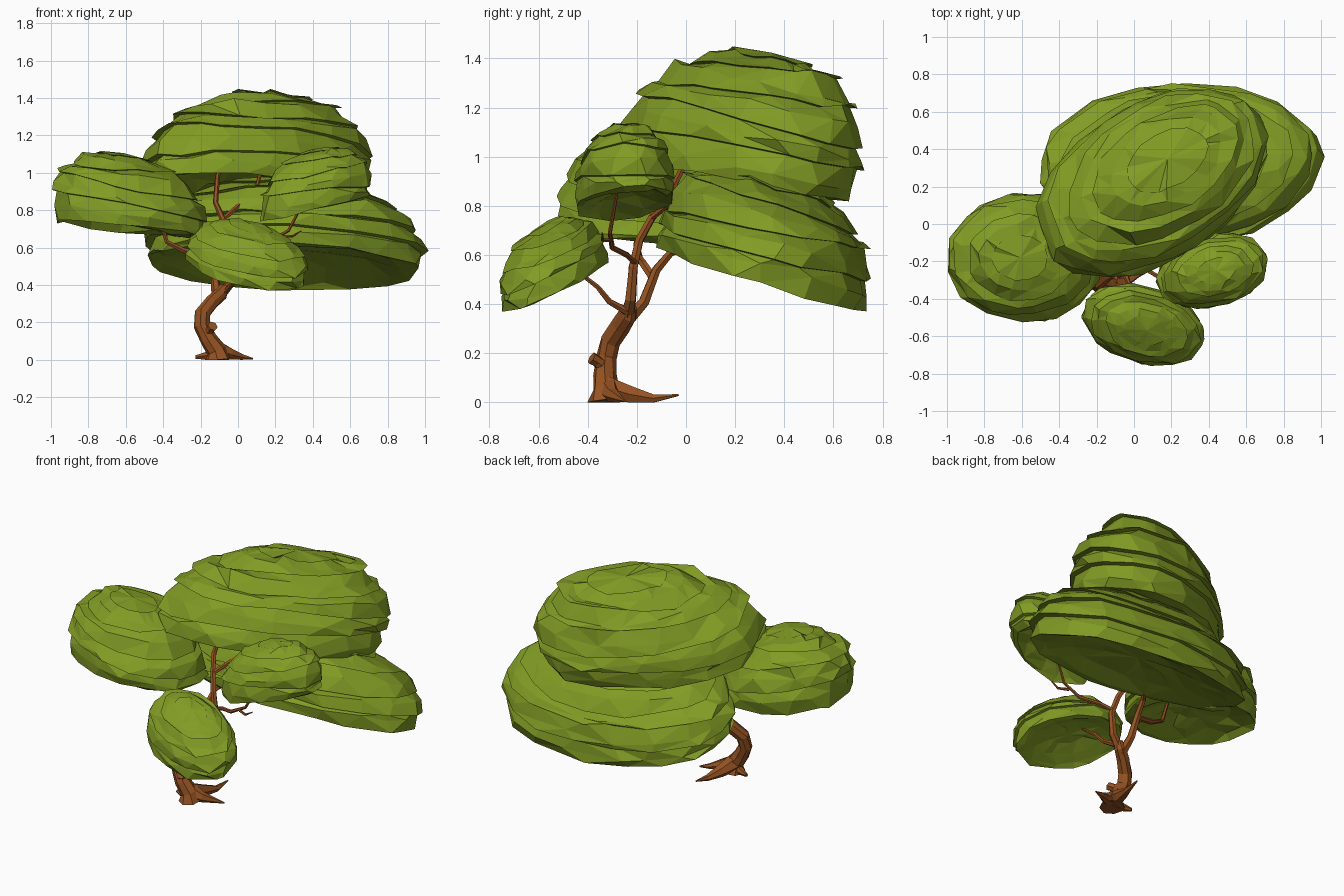
import bpy, bmesh, random
from math import sin, cos, pi, radians
from mathutils import Vector

if "Cube" in bpy.data.objects:
    bpy.data.objects.remove(bpy.data.objects["Cube"])


def material(name, colour):
    m = bpy.data.materials.new(name)
    m.diffuse_color = (*colour, 1)
    m.use_nodes = True
    m.node_tree.nodes["Principled BSDF"].inputs["Base Color"].default_value = m.diffuse_color
    return m


LEAF = material("leaf_green", (0.22, 0.33, 0.018))
BARK = material("bark_brown", (0.3, 0.085, 0.016))


def finish(name, bm, mat):
    bmesh.ops.recalc_face_normals(bm, faces=bm.faces)
    mesh = bpy.data.meshes.new(name)
    bm.to_mesh(mesh)
    bm.free()
    mesh.materials.append(mat)
    bpy.context.collection.objects.link(bpy.data.objects.new(name, mesh))


def bridge(bm, a, b):
    n = len(a)
    for i in range(n):
        j = (i + 1) % n
        bm.faces.new((a[i], a[j], b[j], b[i]))


def fan(bm, ring, centre):
    for i in range(len(ring)):
        bm.faces.new((ring[i], ring[(i + 1) % len(ring)], centre))


def canopy(name, centre, radii, height, yaw, slope, lean, tiers, sides, seed):
    """Tiered leaf dome on a sheared elliptical footprint, curling under to a shallow hollow."""
    rng = random.Random(seed)
    bm = bmesh.new()
    ca, sa = cos(radians(yaw)), sin(radians(yaw))

    def place(r, t, z):
        u, v = r * cos(t) * radii[0], r * sin(t) * radii[1]
        x = u * ca - v * sa + lean[0] * z
        y = u * sa + v * ca + lean[1] * z
        return bm.verts.new((centre[0] + x, centre[1] + y,
                             centre[2] + height * z + slope[0] * x + slope[1] * y))

    def noise(tilt):
        tx, ty = rng.uniform(-tilt, tilt), rng.uniform(-tilt, tilt)
        out = []
        for i in range(sides):
            t = 2 * pi * (i + rng.uniform(-0.35, 0.35)) / sides
            out.append((t, rng.uniform(-0.04, 0.025),
                        tx * cos(t) + ty * sin(t) + rng.uniform(-0.035, 0.035)))
        return out

    def ring(r, z, nz):
        return [place(r * (1 + dr), t, z + dz) for t, dr, dz in nz]

    def dome(f):
        phi = f * 1.85
        return sin(phi) ** 0.93, cos(phi)

    # tiers: sloping band, lip, small step back in
    prev = None
    for k in range(1, tiers + 1):
        f = 0.18 + 0.82 * (k - 1) / (tiers - 1)
        nz = noise(0.02 if k == 1 else 0.09)
        r, z = dome(f)
        lip = ring(r, z, nz)
        if prev is None:
            fan(bm, lip, place(0, 0, 1.0))
        else:
            rm, zm = dome(f - 0.4 / (tiers - 1))
            mid = ring(rm * 0.985, zm, noise(0.03))
            bridge(bm, prev, mid)
            bridge(bm, mid, lip)
        prev = lip
        if k < tiers:
            prev = ring(r - 0.06, z - 0.01, nz)
            bridge(bm, lip, prev)
    # underside
    for r, z in ((0.84, -0.24), (0.6, -0.12), (0.32, -0.04)):
        nxt = ring(r, z, noise(0.03))
        bridge(bm, prev, nxt)
        prev = nxt
    fan(bm, prev, place(0, 0, -0.02))
    bmesh.ops.triangulate(bm, faces=bm.faces)
    finish(name, bm, LEAF)


def limb(name, path, sides=6, rough=0.0, seed=1):
    """Tapered faceted tube; each path point is x, y, z, radius."""
    rng = random.Random(seed)
    bm = bmesh.new()
    pts = [Vector(p[:3]) for p in path]
    prev, side = None, Vector((1, 0, 0))
    for i, p in enumerate(pts):
        d = (pts[min(i + 1, len(pts) - 1)] - pts[max(i - 1, 0)]).normalized()
        side = side - d * side.dot(d)
        if side.length < 0.1:
            side = d.orthogonal()
        side.normalize()
        up = d.cross(side)
        ring = []
        for k in range(sides):
            t = 2 * pi * k / sides
            rad = path[i][3] * (1 + rng.uniform(-rough, rough))
            q = p + (side * cos(t) + up * sin(t)) * rad
            q.z = max(q.z, 0)
            ring.append(bm.verts.new(q))
        if prev:
            bridge(bm, prev, ring)
        else:
            bm.faces.new(ring)
        prev = ring
    bm.faces.new(prev)
    finish(name, bm, BARK)


# leaf clouds: centre, radii, height, yaw, slope, lean, tiers, sides, seed
canopy("top_canopy", (0.10, 0.22, 1.02), (0.67, 0.42), 0.43, 30, (0, -0.21), (0.08, 0.13), 6, 17, 3)
canopy("back_canopy", (0.24, 0.32, 0.60), (0.765, 0.44), 0.36, 3, (0, -0.27), (0, 0.03), 6, 17, 5)
canopy("left_canopy", (-0.58, -0.18, 0.79), (0.43, 0.35), 0.31, 0, (-0.17, 0), (-0.03, 0), 5, 15, 7)
canopy("right_canopy", (0.42, -0.25, 0.88), (0.31, 0.20), 0.25, 15, (0.16, 0.05), (0.02, 0), 5, 13, 11)
canopy("front_canopy", (0.05, -0.54, 0.53), (0.34, 0.21), 0.21, -15, (-0.15, 0.40), (0.02, -0.03), 5, 13, 13)

# trunk and cut stub
limb("trunk", [(-0.11, -0.32, 0, 0.075), (-0.12, -0.325, 0.05, 0.055), (-0.16, -0.33, 0.11, 0.045),
               (-0.195, -0.325, 0.18, 0.042), (-0.19, -0.305, 0.25, 0.04),
               (-0.14, -0.265, 0.31, 0.04), (-0.09, -0.235, 0.355, 0.038),
               (-0.07, -0.225, 0.39, 0.026)], 8, 0.12, 4)
limb("trunk_stub", [(-0.17, -0.32, 0.13, 0.03), (-0.145, -0.36, 0.165, 0.024),
                    (-0.135, -0.385, 0.18, 0.028)], 6, 0.1, 5)

# roots
roots = [
    [(-0.12, -0.32, 0.06, 0.05), (-0.09, -0.22, 0.03, 0.036), (-0.06, -0.13, 0.015, 0.02), (-0.05, -0.03, 0.03, 0.004)],
    [(-0.12, -0.32, 0.06, 0.05), (-0.04, -0.30, 0.03, 0.032), (0.02, -0.27, 0.015, 0.018), (0.08, -0.25, 0.006, 0.004)],
    [(-0.11, -0.32, 0.04, 0.04), (-0.17, -0.31, 0.02, 0.024), (-0.225, -0.29, 0.015, 0.01)],
]
for i, path in enumerate(roots):
    limb(f"root_{i + 1}", path, 6, 0.1, 20 + i)

# branches reaching each leaf cloud
branches = {
    "main_branch": [(-0.1, -0.24, 0.34, 0.03), (-0.03, -0.225, 0.42, 0.023), (-0.01, -0.215, 0.55, 0.02),
                    (-0.04, -0.19, 0.66, 0.018), (-0.08, -0.14, 0.75, 0.016), (-0.12, -0.07, 0.84, 0.015),
                    (-0.11, 0, 0.98, 0.013), (-0.09, 0.04, 1.06, 0.009)],
    "back_branch": [(-0.11, -0.24, 0.33, 0.03), (-0.12, -0.17, 0.41, 0.024), (-0.13, -0.12, 0.54, 0.02),
                    (-0.12, -0.06, 0.61, 0.017), (-0.05, 0.05, 0.66, 0.013)],
    "upper_branch": [(-0.08, -0.14, 0.75, 0.014), (0.02, -0.03, 0.84, 0.013), (0.1, 0.05, 0.92, 0.012),
                     (0.13, 0.1, 1.04, 0.009)],
    "left_branch": [(-0.13, -0.13, 0.50, 0.018), (-0.19, -0.17, 0.56, 0.017), (-0.29, -0.19, 0.585, 0.016),
                    (-0.38, -0.2, 0.63, 0.013), (-0.42, -0.2, 0.76, 0.009)],
    "front_branch": [(-0.06, -0.24, 0.37, 0.018), (-0.03, -0.31, 0.41, 0.013), (-0.01, -0.36, 0.47, 0.011),
                     (0.01, -0.45, 0.54, 0.008)],
    "right_branch": [(-0.01, -0.21, 0.57, 0.014), (0.06, -0.24, 0.6, 0.012), (0.16, -0.3, 0.63, 0.011),
                     (0.27, -0.31, 0.69, 0.009), (0.36, -0.28, 0.86, 0.006)],
    "twig": [(0.23, -0.31, 0.66, 0.009), (0.29, -0.34, 0.66, 0.007), (0.34, -0.34, 0.69, 0.003)],
}
for i, (name, path) in enumerate(branches.items()):
    limb(name, path, 6, 0.08, 40 + i)
